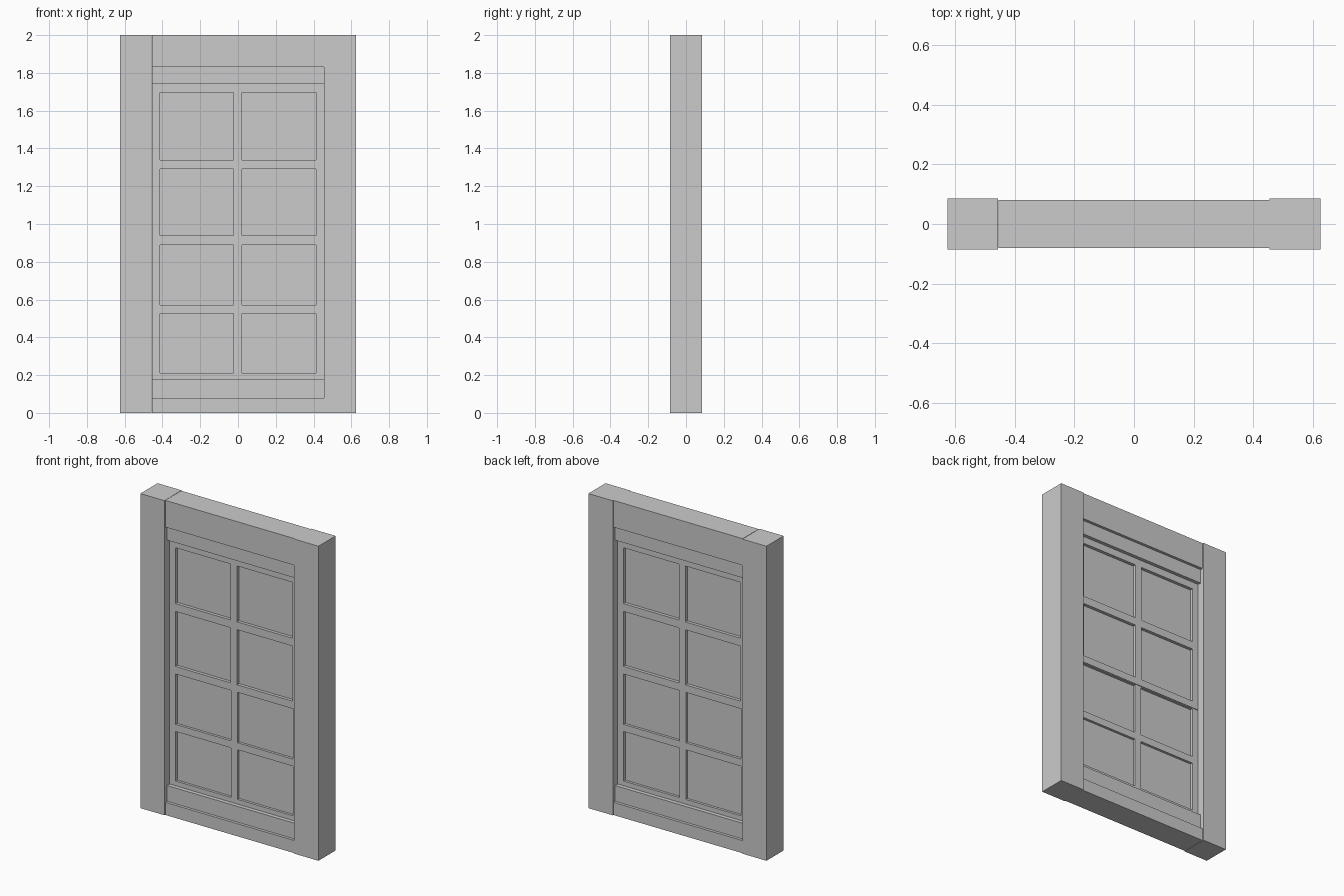
import bpy

if "Cube" in bpy.data.objects:
    bpy.data.objects.remove(bpy.data.objects["Cube"])


def box(name, x0, x1, z0, z1, half_depth):
    """Box centred on y = 0, given by its front outline."""
    bpy.ops.mesh.primitive_cube_add(size=1, location=((x0 + x1) / 2, 0, (z0 + z1) / 2))
    ob = bpy.context.object
    ob.name = name
    ob.scale = (x1 - x0, 2 * half_depth, z1 - z0)
    bpy.ops.object.transform_apply(location=False, rotation=False, scale=True)
    return ob


IN = 0.455       # half width of the opening
JAMB = 0.086     # half depths
HEAD = 0.080
STOP = 0.062

# Outer frame
box("left_jamb", -0.626, -IN - 0.002, 0, 2, JAMB)
box("right_jamb", IN, 0.626, 0, 2, JAMB)
box("head", -IN, IN, 1.83, 2, HEAD)
box("sill", -IN, IN, 0, 0.08, HEAD)

# Stepped stops inside head and sill
box("head_stop", -IN, IN, 1.74, 1.83, STOP)
box("sill_stop", -IN, IN, 0.08, 0.18, STOP)


def sash(name, z0, z1, panes, depth):
    """Two columns of panes between stiles, rails and a centre bar."""
    box(name + "_left_stile", -IN, -0.413, z0, z1, depth)
    box(name + "_right_stile", 0.413, IN, z0, z1, depth)
    edges = [z0] + [z for pane in panes for z in pane] + [z1]
    for i in range(0, len(edges), 2):
        box(f"{name}_rail_{i // 2}", -0.413, 0.413, edges[i], edges[i + 1], depth)
    for i, (a, b) in enumerate(panes):
        box(f"{name}_centre_bar_{i}", -0.024, 0.022, a, b, depth)
        box(f"{name}_left_pane_{i}", -0.413, -0.024, a, b, 0.02)
        box(f"{name}_right_pane_{i}", 0.022, 0.413, a, b, 0.02)


# Sashes
sash("lower_sash", 0.18, 0.895, [(0.21, 0.525), (0.57, 0.895 - 0.005)], 0.036)
sash("upper_sash", 0.895, 1.74, [(0.94, 1.29), (1.34, 1.695)], 0.040)
